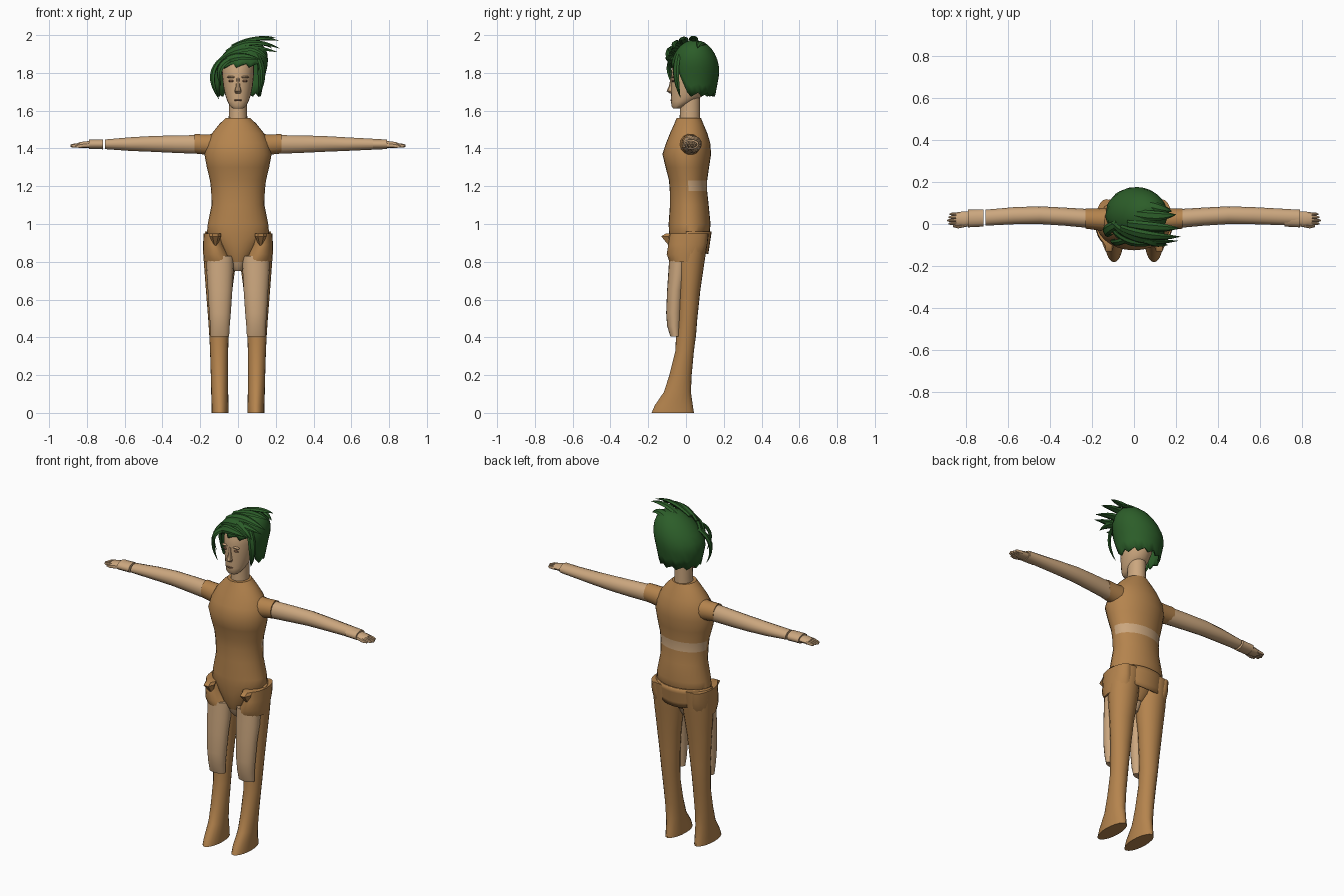
import bpy, bmesh, math
from mathutils import Vector

if "Cube" in bpy.data.objects:
    bpy.data.objects.remove(bpy.data.objects["Cube"], do_unlink=True)


def material(name, r, g, b):
    m = bpy.data.materials.new(name)
    m.use_nodes = True
    m.diffuse_color = (r, g, b, 1)
    node = next(n for n in m.node_tree.nodes if n.type == "BSDF_PRINCIPLED")
    node.inputs["Base Color"].default_value = (r, g, b, 1)
    return m


cloth = material("brown cloth", .46, .23, .075)
skin = material("tan skin", .6, .385, .21)
green = material("green hair", .025, .11, .022)
shade = material("dark skin detail", .2, .1, .055)


def finish(name, bm, mats, angle=40):
    bmesh.ops.recalc_face_normals(bm, faces=bm.faces)
    mesh = bpy.data.meshes.new(name)
    bm.to_mesh(mesh)
    bm.free()
    for m in mats:
        mesh.materials.append(m)
    ob = bpy.data.objects.new(name, mesh)
    bpy.context.collection.objects.link(ob)
    bpy.ops.object.select_all(action="DESELECT")
    ob.select_set(True)
    bpy.context.view_layer.objects.active = ob
    bpy.ops.object.shade_smooth_by_angle(angle=math.radians(angle))
    return ob


def bridge(bm, rings, closed=True, caps=True):
    """Join rows of points into a skin, optionally capped."""
    rows = [[bm.verts.new(p) for p in ring] for ring in rings]
    n = len(rows[0])
    for a, b in zip(rows, rows[1:]):
        for i in range(n if closed else n - 1):
            j = (i + 1) % n
            bm.faces.new((a[i], a[j], b[j], b[i]))
    if caps:
        bm.faces.new(rows[0])
        bm.faces.new(rows[-1])


def ellipse(n):
    return [(math.cos(math.tau * i / n), math.sin(math.tau * i / n)) for i in range(n)]


def upright(name, sections, mats, side=1, n=20, rule=None):
    """Loft of (height, left, right, front, back) sections."""
    bm = bmesh.new()
    rings = []
    for z, l, r, f, b in sections:
        rings.append([(side * ((l + r) / 2 + (r - l) / 2 * c), (f + b) / 2 + (b - f) / 2 * s, z)
                      for c, s in ellipse(n)])
    bridge(bm, rings)
    if rule:
        for face in bm.faces:
            face.material_index = int(rule(face.calc_center_median()))
    return finish(name, bm, mats)


def sideways(name, sections, mat, side=1, n=14):
    """Loft of (distance, front, back, bottom, top) sections."""
    bm = bmesh.new()
    rings = []
    for x, f, b, lo, hi in sections:
        rings.append([(side * x, (f + b) / 2 + (b - f) / 2 * c, (lo + hi) / 2 + (hi - lo) / 2 * s)
                      for c, s in ellipse(n)])
    bridge(bm, rings)
    return finish(name, bm, [mat])


def centred(rows):
    return [(z, -w, w, f, b) for z, w, f, b in rows]


# Torso with a bare strip across the back
torso = centred([
    (.80, .05, -.06, .05), (.84, .085, -.075, .08), (.90, .125, -.085, .1), (.95, .165, -.09, .125),
    (1.0, .16, -.092, .13), (1.1, .14, -.085, .12), (1.175, .142, -.086, .112), (1.23, .148, -.09, .112),
    (1.3, .165, -.108, .122), (1.37, .178, -.125, .133), (1.43, .165, -.105, .128), (1.48, .138, -.085, .113),
    (1.53, .098, -.062, .092), (1.56, .066, -.05, .08)])
upright("torso", torso, [cloth, skin], n=28,
        rule=lambda c: c.y > 0.01 and 1.175 < c.z < 1.23)
upright("crotch", centred([(.75, .02, -.03, .02), (.775, .036, -.05, .035), (.81, .05, -.06, .05)]), [skin])

# Tail of the top hanging over the seat
bm = bmesh.new()
rows = []
for k in range(5):
    t = k / 4
    row = []
    for i in range(17):
        a = math.pi * i / 16
        drop = t * (.04 + .08 * math.sin(a))
        row.append((math.cos(a) * .175, math.sin(a) * (.136 - .018 * t), .96 - drop))
    rows.append(row)
bridge(bm, rows, closed=False, caps=False)
tail = finish("back_tail", bm, [cloth])
tail.modifiers.new("thickness", "SOLIDIFY").thickness = .008

# Neck, head and face
upright("neck", centred([(1.54, .05, -.035, .075), (1.6, .048, -.032, .075), (1.68, .048, -.03, .075)]), [skin])
upright("head", centred([
    (1.612, .026, -.068, -.03), (1.625, .043, -.077, .0), (1.65, .056, -.079, .05), (1.68, .067, -.079, .09),
    (1.73, .078, -.078, .115), (1.79, .084, -.078, .13), (1.85, .084, -.072, .13), (1.9, .06, -.04, .1)]),
    [skin], n=24)
upright("nose", centred([(1.69, .014, -.084, -.06), (1.703, .018, -.103, -.06), (1.73, .011, -.09, -.06),
                         (1.775, .008, -.082, -.06)]), [skin], n=8)


def blob(name, mat, centre, size):
    bm = bmesh.new()
    bmesh.ops.create_uvsphere(bm, u_segments=12, v_segments=8, radius=1)
    for v in bm.verts:
        v.co = Vector(centre) + Vector(a * b for a, b in zip(v.co, size))
    return finish(name, bm, [mat])


blob("mouth", shade, (0, -.077, 1.655), (.022, .006, .005))

for side, label in ((1, "left"), (-1, "right")):
    # Eye and brow
    blob(label + "_eye", shade, (side * .035, -.069, 1.757), (.016, .007, .006))
    blob(label + "_brow", skin, (side * .036, -.07, 1.778), (.022, .01, .006))

    # Trouser leg that flares into the boot
    upright(label + "_leg", [
        (0, .05, .14, -.182, .042), (.04, .05, .14, -.165, .036), (.11, .052, .142, -.117, .026),
        (.2, .053, .144, -.088, .03), (.33, .052, .148, -.056, .042), (.41, .05, .152, -.053, .053),
        (.5, .043, .158, -.045, .06), (.65, .03, .17, -.045, .076), (.8, .01, .181, -.055, .098),
        (.9, .006, .183, -.06, .114), (.95, .01, .18, -.06, .12)], [cloth], side)

    # Bare front of the thigh
    upright(label + "_thigh", [
        (.405, .047, .145, -.083, -.03), (.46, .044, .147, -.1, -.025), (.53, .038, .153, -.105, -.02),
        (.65, .03, .16, -.1, -.01), (.74, .025, .166, -.094, .01), (.83, .022, .168, -.088, .02)], [skin], side)

    # Hip panel with a pointed flap
    upright(label + "_hip", [
        (.8, .02, .181, -.088, .085), (.84, .05, .184, -.102, .1), (.89, .07, .185, -.094, .112),
        (.95, .08, .182, -.09, .118)], [cloth], side)
    upright(label + "_hip_flap", [
        (.885, .11, .13, -.093, -.06), (.935, .09, .15, -.137, -.05), (.95, .09, .15, -.11, -.05)],
        [cloth], side, n=6)

    # Short sleeve and bare arm
    sideways(label + "_sleeve", [
        (.1, -.04, .08, 1.35, 1.48), (.17, -.03, .075, 1.365, 1.475), (.23, -.022, .073, 1.373, 1.478)],
        cloth, side)
    wrist = .785 if side > 0 else .705
    sideways(label + "_arm", [
        (.2, -.02, .07, 1.37, 1.472), (.33, -.008, .078, 1.375, 1.47), (.45, .0, .084, 1.381, 1.467),
        (.57, -.001, .08, 1.386, 1.46), (wrist, -.008, .068, 1.396, 1.448)], skin, side)

    # Hand with four fingers and a thumb
    sideways(label + "_wrist", [(.715, -.012, .07, 1.395, 1.449), (.79, -.016, .068, 1.396, 1.448)], skin, side)
    sideways(label + "_palm", [
        (.77, -.004, .06, 1.402, 1.44), (.81, -.012, .06, 1.402, 1.438), (.845, -.006, .055, 1.403, 1.432)],
        skin, side)
    for i in range(4):
        y = .002 + i * .015
        tip = .885 - .006 * abs(i - 1)
        sideways(f"{label}_finger_{i + 1}", [
            (.83, y - .009, y + .009, 1.405, 1.43), (tip - .008, y - .007, y + .007, 1.405, 1.424),
            (tip + .003, y - .003, y + .003, 1.409, 1.419)], skin, side, n=8)
    sideways(label + "_thumb", [
        (.79, -.012, .01, 1.405, 1.43), (.835, -.021, -.003, 1.403, 1.423), (.86, -.015, -.005, 1.405, 1.415)],
        skin, side, n=8)

# Hair cap: open over the face, leaning to one side at the crown
columns, levels, crown = 36, 9, 1.972
bm = bmesh.new()
rings = []
for k in range(levels):
    t = .01 + .99 * (k / (levels - 1)) ** 1.5
    ring = []
    for i in range(columns):
        a = math.tau * i / columns
        off = abs((math.degrees(a) - 270 + 180) % 360 - 180)
        open_face = min(1, max(0, (68 - off) / 22))
        hem = 1.685 + .012 * math.sin(i * 2.1) + .155 * open_face
        z = crown - (crown - hem) * t
        if z > 1.8:
            reach = math.sqrt(max(0, 1 - ((z - 1.8) / .175) ** 2))
        else:
            reach = 1 - 1.4 * (1.8 - z)
        lean = .35 * max(0, z - 1.8)
        ring.append((.004 + lean + .142 * reach * math.cos(a), .046 + .131 * reach * math.sin(a), z))
    rings.append(ring)
bridge(bm, rings, caps=False)
bm.verts.ensure_lookup_table()
bm.faces.new(bm.verts[:columns])
cap = finish("hair_cap", bm, [green], 25)
cap.modifiers.new("thickness", "SOLIDIFY").thickness = .012


def lock(name, start, bend, end, width):
    """Flattened strand along a curve, ending in a point."""
    p, q, r = Vector(start), Vector(bend), Vector(end)
    bm = bmesh.new()
    rings = []
    for k in range(9):
        t = k / 8
        centre = p * (1 - t) ** 2 + q * 2 * t * (1 - t) + r * t * t
        along = ((q - p) * (1 - t) + (r - q) * t).normalized()
        out = centre - Vector((.02, .045, 1.8))
        out = (out - along * out.dot(along)).normalized()
        across = along.cross(out)
        w = width * (1 - t ** 2) * (.6 + .8 * t) + .001
        rings.append([centre + across * c * w + out * s * w * .45 for c, s in ellipse(6)])
    bridge(bm, rings)
    finish(name, bm, [green], 25)


# Swept crown spikes, fringe and side locks
locks = [
    ((-.1, -.03, 1.83), (-.03, -.12, 1.92), (.12, -.09, 1.87), .03),
    ((-.1, .0, 1.86), (.0, -.1, 1.97), (.21, -.08, 1.91), .032),
    ((-.06, -.02, 1.91), (.06, -.07, 2.0), (.22, -.06, 1.93), .03),
    ((-.03, .0, 1.94), (.1, -.02, 2.005), (.215, -.02, 1.97), .03),
    ((.0, .05, 1.95), (.11, .03, 2.0), (.2, .045, 1.985), .03),
    ((.02, .1, 1.93), (.12, .08, 1.985), (.18, .06, 1.93), .03),
    ((.0, -.04, 1.92), (.09, -.1, 1.96), (.16, -.1, 1.87), .03),
    ((-.08, .0, 1.88), (-.18, -.05, 1.8), (-.1, -.05, 1.66), .03),
    ((-.02, -.07, 1.88), (-.13, -.11, 1.85), (-.09, -.07, 1.73), .025),
    ((.1, -.04, 1.9), (.16, -.07, 1.8), (.105, -.03, 1.67), .026),
]
for i, spec in enumerate(locks):
    lock(f"hair_lock_{i + 1}", *spec)
